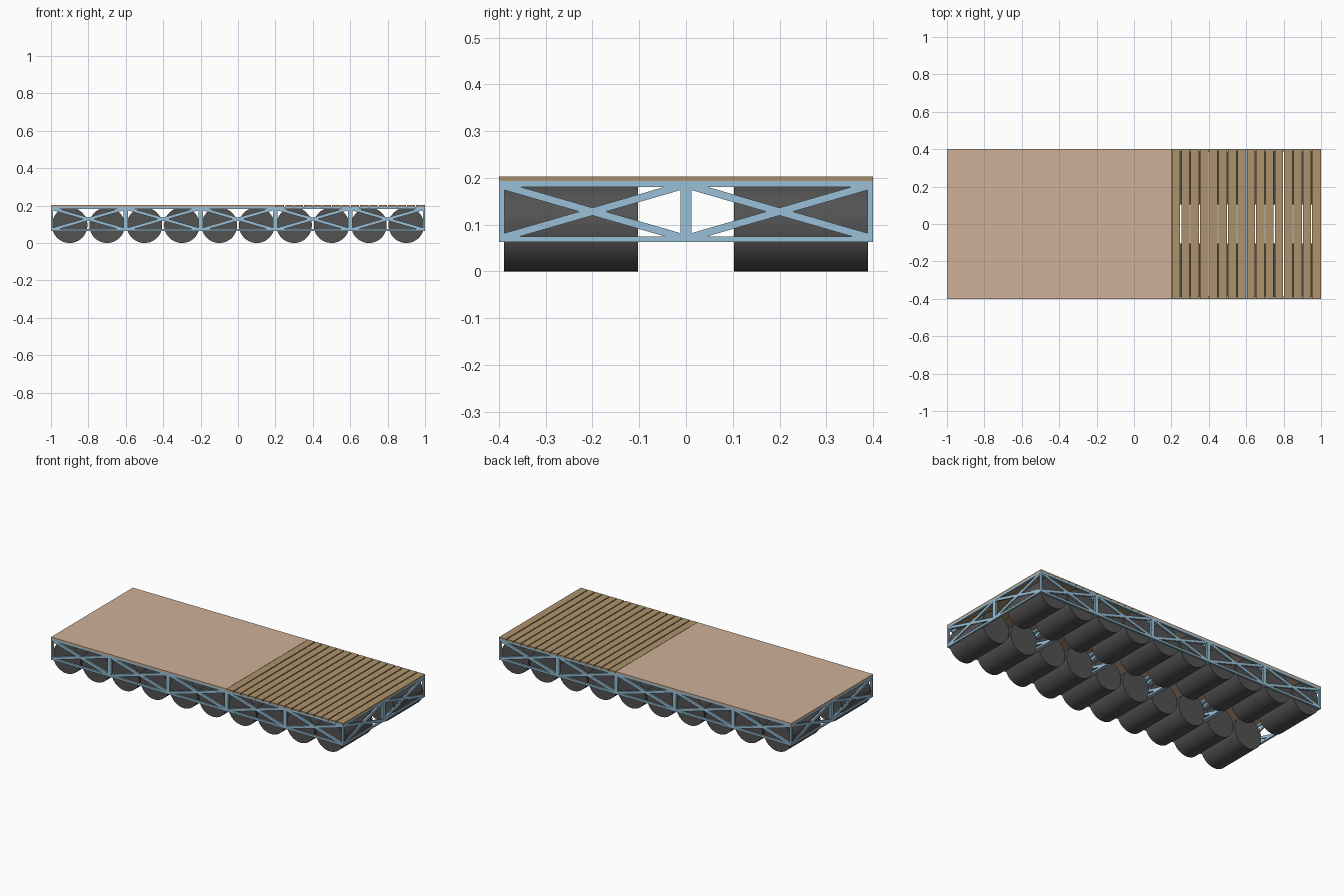
import bpy, math
from mathutils import Vector, Matrix

if "Cube" in bpy.data.objects:
    bpy.data.objects.remove(bpy.data.objects["Cube"])


def material(name, rgb):
    m = bpy.data.materials.new(name)
    m.diffuse_color = (*rgb, 1)
    m.use_nodes = True
    m.node_tree.nodes["Principled BSDF"].inputs["Base Color"].default_value = m.diffuse_color
    return m


STEEL = material("blue_steel", (0.32, 0.53, 0.68))
DRUM = material("dark_plastic", (0.085, 0.085, 0.085))
PLANK = material("plank_wood", (0.42, 0.29, 0.15))
SHEET = material("sheet_wood", (0.62, 0.44, 0.32))

HX, HY = 1.0, 0.4            # half length and half width
Z0, Z1, TOP = 0.063, 0.193, 0.203
T = 0.012                    # frame bar size


def box(name, lo, hi, mat):
    bpy.ops.mesh.primitive_cube_add(size=1)
    o = bpy.context.object
    o.name = name
    lo, hi = Vector(lo), Vector(hi)
    o.data.transform(Matrix.Translation((lo + hi) / 2) @ Matrix.Diagonal((*(hi - lo), 1)))
    o.data.materials.append(mat)
    return o


def truss_panel(name, origin, along, length, depth):
    """Upright rectangular frame with crossed diagonals, joined into one object."""
    h = Z1 - Z0
    d = depth / 2
    bars = [box("bar", (0, -d, 0), (length, d, T), STEEL),
            box("bar", (0, -d, h - T), (length, d, h), STEEL),
            box("bar", (0, -d, T), (T, d, h - T), STEEL),
            box("bar", (length - T, -d, T), (length, d, h - T), STEEL)]
    # crossed diagonals between the inner corners
    w, hh = length - 1.7 * T, h - 1.7 * T
    span, ang = math.hypot(w, hh), math.atan2(hh, w)
    for s in (1, -1):
        b = box("bar", (-span / 2, -d * 0.8, -0.008), (span / 2, d * 0.8, 0.008), STEEL)
        b.data.transform(Matrix.Translation((length / 2, 0, h / 2)) @ Matrix.Rotation(s * ang, 4, 'Y'))
        bars.append(b)
    bpy.ops.object.select_all(action='DESELECT')
    for b in bars:
        b.select_set(True)
    bpy.context.view_layer.objects.active = bars[0]
    bpy.ops.object.join()
    o = bars[0]
    o.name = name
    turn = Matrix.Rotation(math.pi / 2 if along == 'Y' else 0, 4, 'Z')
    o.data.transform(Matrix.Translation(origin) @ turn)


# long side trusses
for side, y in (("front", -HY + T / 2), ("back", HY - T / 2)):
    for i in range(5):
        truss_panel(f"{side}_truss_{i + 1}", (-HX + 0.4 * i, y, Z0), 'X', 0.4, T)

# end trusses and cross trusses
for i in range(6):
    x = -HX + 0.4 * i
    end = i in (0, 5)
    if end:
        x -= math.copysign(T / 2, x)
    for j, y in enumerate((-HY, 0)):
        truss_panel(f"{'end' if end else 'cross'}_truss_{i + 1}_{j + 1}",
                    (x, y, Z0), 'Y', 0.4, T if end else 2 * T)

# two rows of float drums
R = 0.095
for row, s in (("front", -1), ("back", 1)):
    for i in range(10):
        bpy.ops.mesh.primitive_cylinder_add(vertices=48, radius=R, depth=0.286,
                                            location=(-0.9 + 0.2 * i, s * 0.246, R),
                                            rotation=(math.pi / 2, 0, 0))
        o = bpy.context.object
        o.name = f"{row}_float_drum_{i + 1}"
        o.data.materials.append(DRUM)
        bpy.ops.object.shade_smooth_by_angle()

# deck: plain sheet on the left, open planks on the right
box("deck_sheet", (-HX, -HY, Z1), (0.2, HY, TOP), SHEET)
for i in range(16):
    x = 0.2 + 0.05 * i
    box(f"deck_plank_{i + 1}", (x + (0.003 if i else 0.002), -HY, Z1),
        (x + (0.047 if i < 15 else 0.05), HY, TOP), PLANK)
